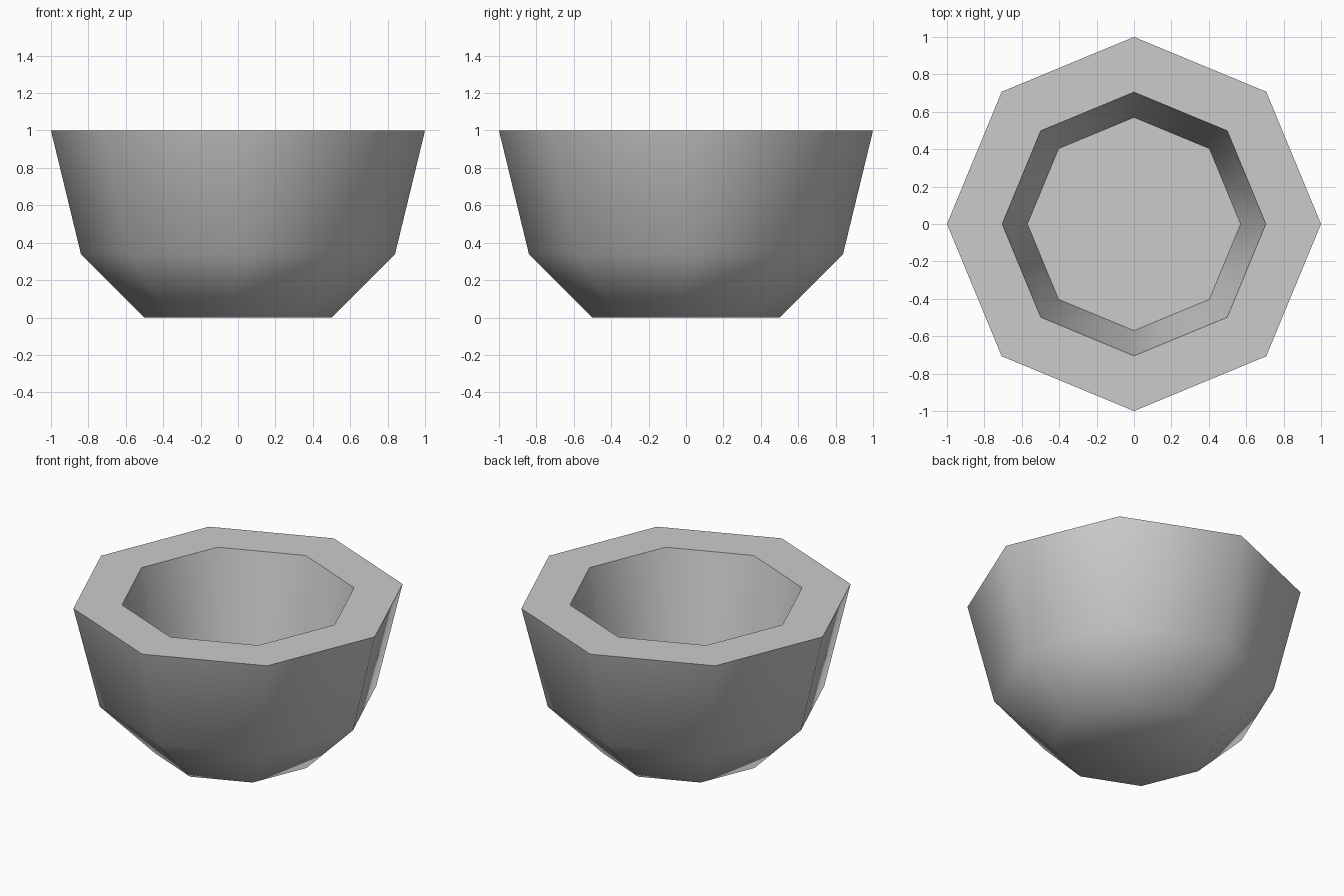
import bpy, bmesh
from math import cos, sin, pi, radians

if "Cube" in bpy.data.objects:
    bpy.data.objects.remove(bpy.data.objects["Cube"])

SIDES = 8
# (radius, height): underside, shoulder, outer rim, inner rim, inside floor
PROFILE = [(0.5, 0.0), (0.84, 0.34), (1.0, 1.0), (0.705, 1.0), (0.57, 0.36)]

bm = bmesh.new()
rings = [[bm.verts.new((r * cos(2 * pi * i / SIDES), r * sin(2 * pi * i / SIDES), z))
          for i in range(SIDES)] for r, z in PROFILE]

# Walls and rim
for low, high in zip(rings, rings[1:]):
    for i in range(SIDES):
        j = (i + 1) % SIDES
        bm.faces.new((low[i], low[j], high[j], high[i]))

# Underside and inside floor
bm.faces.new(rings[0][::-1])
bm.faces.new(rings[-1])
bm.normal_update()

mesh = bpy.data.meshes.new("bowl")
bm.to_mesh(mesh)
bm.free()
bowl = bpy.data.objects.new("bowl", mesh)
bpy.context.collection.objects.link(bowl)

# Smooth sides, crisp rim and floor edges
bpy.context.view_layer.objects.active = bowl
bowl.select_set(True)
bpy.ops.object.shade_smooth_by_angle(angle=radians(60))
